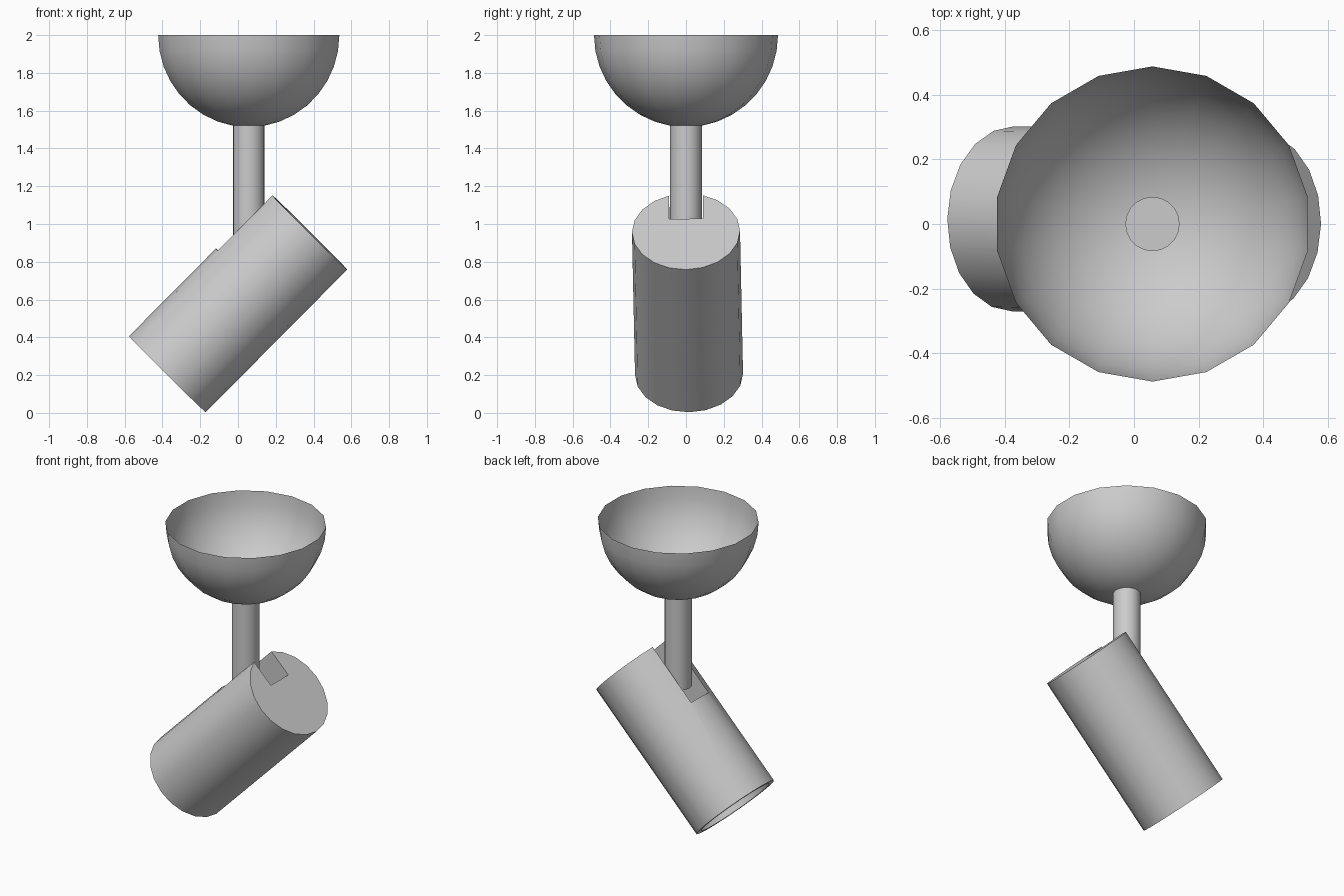
import bpy, bmesh, math
from mathutils import Vector, Matrix

if "Cube" in bpy.data.objects:
    bpy.data.objects.remove(bpy.data.objects["Cube"])


def make_object(name, bm):
    bmesh.ops.recalc_face_normals(bm, faces=bm.faces)
    mesh = bpy.data.meshes.new(name)
    bm.to_mesh(mesh)
    bm.free()
    ob = bpy.data.objects.new(name, mesh)
    bpy.context.collection.objects.link(ob)
    return ob


def smooth(ob):
    bpy.ops.object.select_all(action='DESELECT')
    ob.select_set(True)
    bpy.context.view_layer.objects.active = ob
    bpy.ops.object.shade_smooth_by_angle(angle=math.radians(35))


# ceiling cup: open lower half of a sphere
bm = bmesh.new()
bmesh.ops.create_uvsphere(bm, u_segments=18, v_segments=18, radius=0.487)
bmesh.ops.delete(bm, geom=[v for v in bm.verts if v.co.z > 0.01], context='VERTS')
cup = make_object("ceiling_cup", bm)
cup.location = (0.057, 0, 2.0)
smooth(cup)

# stem
bm = bmesh.new()
bmesh.ops.create_cone(bm, cap_ends=True, segments=20, radius1=0.084, radius2=0.084, depth=0.64)
stem = make_object("stem", bm)
stem.location = (0.057, 0, 1.22)
smooth(stem)

# lamp frame: local z runs along the barrel, local x points to its upper side
low, high = Vector((-0.374, 0.016, 0.205)), Vector((0.375, 0, 0.96))
axis = (high - low).normalized()
side = axis.cross(Vector((-1, 0, 1))).normalized()
up = side.cross(axis)
frame = Matrix((up, side, axis)).transposed().to_4x4()
frame.translation = (low + high) / 2
length, radius = (high - low).length, 0.286

# lamp barrel with a recessed opening at its lower end
bm = bmesh.new()
bmesh.ops.create_cone(bm, cap_ends=True, segments=20, radius1=radius, radius2=radius, depth=length)
bm.faces.ensure_lookup_table()
mouth = min(bm.faces, key=lambda f: f.calc_center_median().z)
bmesh.ops.inset_individual(bm, faces=[mouth], thickness=0.035)
bmesh.ops.translate(bm, verts=bmesh.ops.extrude_discrete_faces(bm, faces=[mouth])["faces"][0].verts,
                    vec=(0, 0, 0.25))
barrel = make_object("lamp_barrel", bm)
barrel.matrix_world = frame

# slot for the stem, cut from the upper side through the closed end
bm = bmesh.new()
bmesh.ops.create_cube(bm, size=1)
bmesh.ops.scale(bm, vec=(0.4, 0.18, 0.82), verts=bm.verts)
bmesh.ops.translate(bm, vec=(radius - 0.19 + 0.2, 0, length / 2), verts=bm.verts)
cutter = make_object("slot_cutter", bm)
cutter.matrix_world = frame
cutter.hide_render = True
bpy.context.view_layer.update()

cut = barrel.modifiers.new("slot", 'BOOLEAN')
cut.operation, cut.solver, cut.object = 'DIFFERENCE', 'EXACT', cutter
bpy.context.view_layer.objects.active = barrel
bpy.ops.object.modifier_apply(modifier=cut.name)
bpy.data.objects.remove(cutter)
smooth(barrel)
